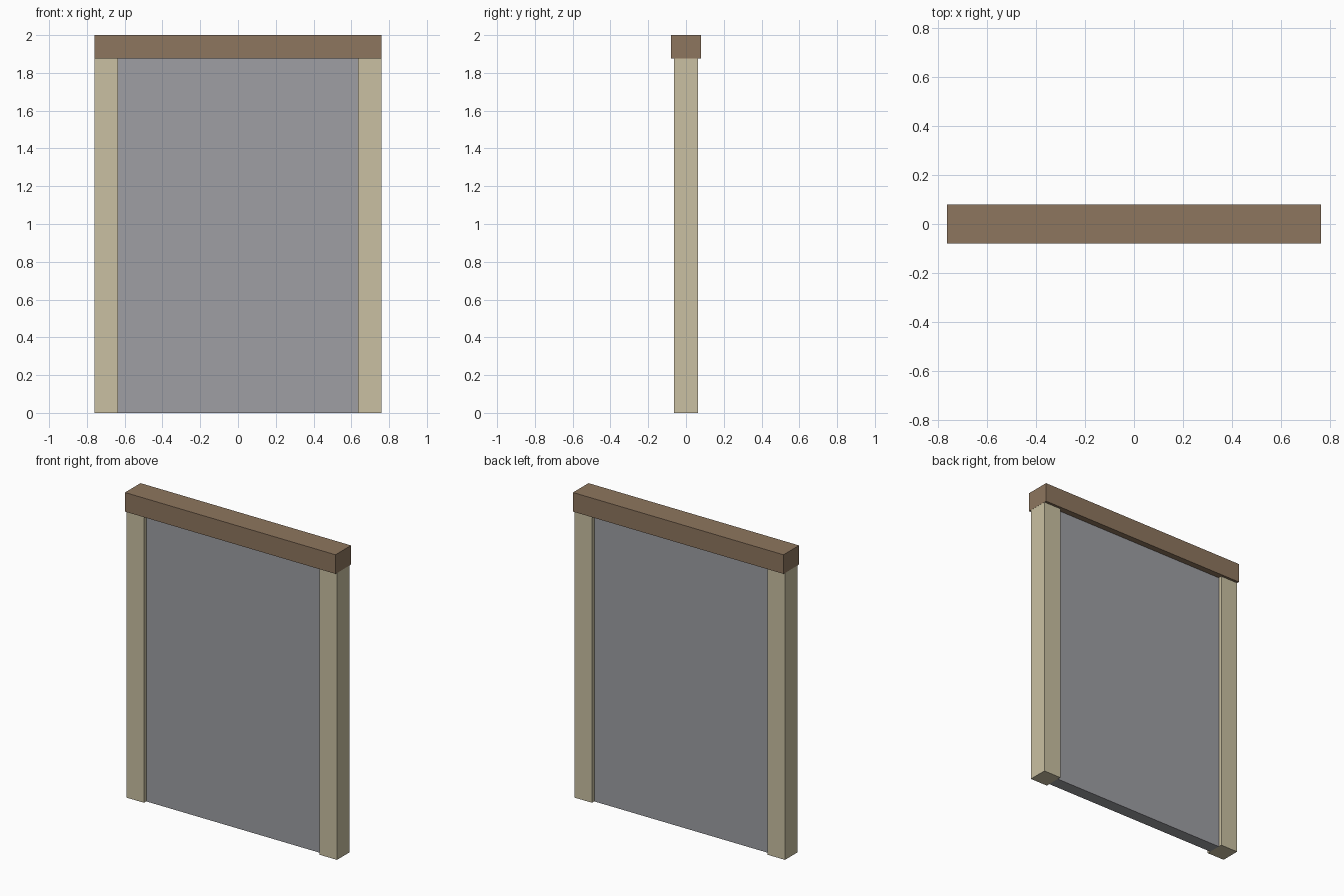
import bpy

if "Cube" in bpy.data.objects:
    bpy.data.objects.remove(bpy.data.objects["Cube"])


def material(name, rgb):
    mat = bpy.data.materials.new(name)
    mat.diffuse_color = (*rgb, 1.0)
    mat.use_nodes = True
    mat.node_tree.nodes["Principled BSDF"].inputs["Base Color"].default_value = mat.diffuse_color
    return mat


def box(name, x, y, z, mat):
    """Box spanning the given (min, max) ranges."""
    spans = (x, y, z)
    bpy.ops.mesh.primitive_cube_add(size=1, location=[(a + b) / 2 for a, b in spans])
    obj = bpy.context.object
    obj.name = name
    obj.scale = [b - a for a, b in spans]
    bpy.ops.object.transform_apply(location=False, rotation=False, scale=True)
    obj.data.materials.append(mat)
    return obj


post_mat = material("pale_wood", (0.59, 0.53, 0.36))
beam_mat = material("brown_wood", (0.27, 0.18, 0.112))
panel_mat = material("grey_panel", (0.342, 0.347, 0.371))

# Side posts, tops let into the beam
for side, (x0, x1) in {"left": (-0.76, -0.635), "right": (0.635, 0.76)}.items():
    box(f"{side}_post", (x0, x1), (-0.0635, 0.0635), (0, 1.905), post_mat)

# Panel between the posts, recessed on both faces
box("panel", (-0.635, 0.635), (-0.04, 0.04), (0, 1.875), panel_mat)

# Top beam, a hair wider than the posts
box("top_beam", (-0.761, 0.761), (-0.08, 0.08), (1.875, 2.0), beam_mat)
